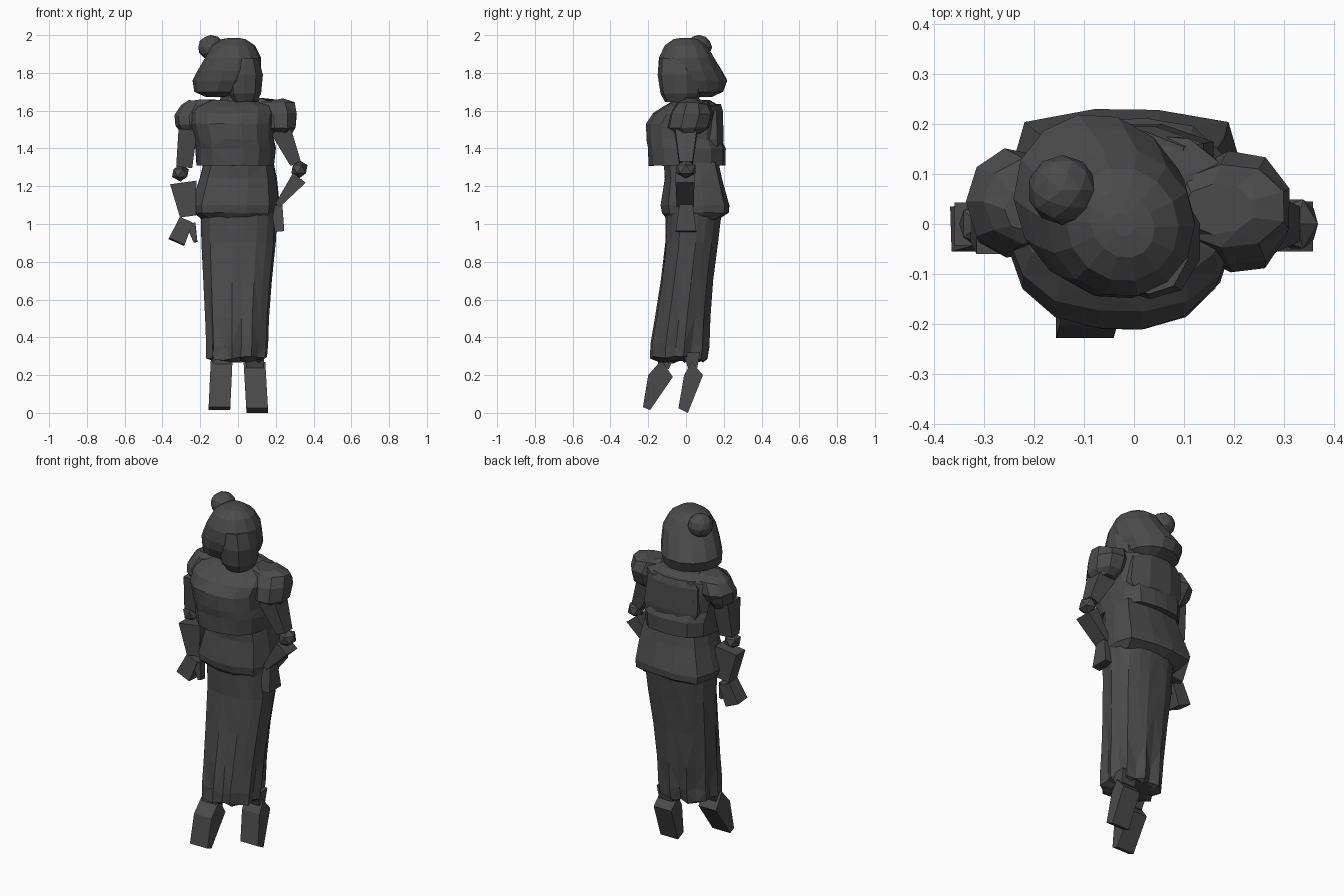
import bpy, bmesh, random
from math import sin, cos, pi, radians
from mathutils import Vector, Matrix

random.seed(4)
mat = bpy.data.materials.new("dark_grey")
mat.diffuse_color = (0.07, 0.07, 0.07, 1)


def finish(name, bm):
    bmesh.ops.recalc_face_normals(bm, faces=bm.faces)
    me = bpy.data.meshes.new(name)
    bm.to_mesh(me)
    bm.free()
    me.materials.append(mat)
    ob = bpy.data.objects.new(name, me)
    bpy.context.collection.objects.link(ob)
    return ob


def skin(bm, rings):
    n = len(rings[0])
    for a, b in zip(rings, rings[1:]):
        for i in range(n):
            j = (i + 1) % n
            bm.faces.new((a[i], a[j], b[j], b[i]))
    bm.faces.new(rings[0])
    bm.faces.new(rings[-1])


def loft(name, rows, n=12, p=2.5, back=None, turn=0, pivot=(0, 0), fold=None, rough=0):
    """Rows are (z, x min, x max, y min, y max); p and back set how boxy each half is."""
    bm = bmesh.new()
    rot = Matrix.Rotation(radians(turn), 3, 'Z')
    rings = []
    for k, (z, x0, x1, y0, y1) in enumerate(rows):
        ring = []
        for i in range(n):
            t = 2 * pi * (i + 0.5) / n
            c, s = cos(t), sin(t)
            q = back if back and s > 0 else p
            m = (abs(c) ** q + abs(s) ** q) ** (-1 / q) * (1 + random.uniform(-rough, rough))
            dz = random.uniform(-rough, rough) * 0.3
            if fold:
                m *= 1 - fold[k] * (i % 2) * random.uniform(0.6, 1.4)
                dz = fold[k] * random.uniform(-0.1, 0.1)
            v = rot @ Vector(((x0 + x1) / 2 + (x1 - x0) / 2 * c * m,
                              (y0 + y1) / 2 + (y1 - y0) / 2 * s * m, z + dz))
            ring.append(bm.verts.new(v + Vector((*pivot, 0))))
        rings.append(ring)
    skin(bm, rings)
    bmesh.ops.triangulate(bm, faces=[f for f in bm.faces if len(f.verts) == 4 and rough])
    return finish(name, bm)


def beam(name, a, b, sa, sb):
    """Tapered four-sided block from a to b, sizes are (width, depth)."""
    a, b = Vector(a), Vector(b)
    d = (b - a).normalized()
    side = Vector((0, 1, 0)).cross(d).normalized()
    deep = d.cross(side)
    bm = bmesh.new()
    rings = [[bm.verts.new(q + side * u * s[0] / 2 + deep * v * s[1] / 2)
              for u, v in ((-1, -1), (1, -1), (1, 1), (-1, 1))]
             for q, s in ((a, sa), (b, sb))]
    skin(bm, rings)
    return finish(name, bm)


def ball(name, c, s, sub=1):
    bm = bmesh.new()
    bmesh.ops.create_icosphere(bm, subdivisions=sub, radius=1)
    bmesh.ops.transform(bm, verts=bm.verts,
                        matrix=Matrix.Translation(c) @ Matrix.Diagonal((*s, 1)))
    return finish(name, bm)


def foot(name, x0, x1, lean, profile):
    """Side profile (y, z) extruded across x, leaning sideways toward the sole."""
    bm = bmesh.new()
    rings = [[bm.verts.new((x + lean * (1 - z / 0.26), y, z)) for y, z in profile]
             for x in (x0, x1)]
    skin(bm, rings)
    return finish(name, bm)


# Feet: the left one steps forward
foot("left_foot", -0.145, -0.03, -0.012, [(-0.13, 0.28), (-0.07, 0.19), (-0.19, 0.015), (-0.228, 0.03), (-0.20, 0.2)])
foot("right_foot", 0.03, 0.145, 0.015, [(0.03, 0.27), (0.09, 0.2), (0.01, 0.0), (-0.04, 0.025), (-0.01, 0.2)])
beam("left_ankle", (-0.085, -0.1, 0.32), (-0.085, -0.12, 0.24), (0.1, 0.09), (0.09, 0.06))
beam("right_ankle", (0.09, 0.03, 0.32), (0.09, 0.035, 0.24), (0.1, 0.09), (0.09, 0.05))

# Long skirt with folds growing toward the hem
loft("skirt", [
    (0.275, -0.12, 0.11, -0.14, 0.09), (0.29, -0.17, 0.155, -0.19, 0.115),
    (0.36, -0.17, 0.16, -0.19, 0.125), (0.5, -0.175, 0.165, -0.165, 0.13),
    (0.7, -0.185, 0.18, -0.135, 0.145), (0.9, -0.195, 0.2, -0.11, 0.17),
    (1.07, -0.2, 0.21, -0.11, 0.19)],
    n=20, p=2.5, fold=[0.15, 0.13, 0.12, 0.08, 0.05, 0.03, 0], rough=0.004)

# Waist and flared overskirt, squarer behind
loft("overskirt", [
    (1.025, -0.19, 0.19, -0.10, 0.17), (1.06, -0.24, 0.215, -0.13, 0.225),
    (1.1, -0.25, 0.22, -0.135, 0.228), (1.24, -0.205, 0.205, -0.115, 0.19),
    (1.33, -0.18, 0.19, -0.12, 0.17)], n=12, p=2.6, back=5, rough=0.012)

# Loose blouse with a full chest and sloping shoulders
loft("blouse", [
    (1.31, -0.22, 0.19, -0.20, 0.21), (1.4, -0.225, 0.2, -0.205, 0.212),
    (1.45, -0.23, 0.19, -0.212, 0.185), (1.53, -0.25, 0.19, -0.212, 0.185),
    (1.585, -0.25, 0.2, -0.175, 0.185), (1.625, -0.23, 0.19, -0.12, 0.18),
    (1.655, -0.15, 0.1, -0.06, 0.13)], n=16, p=2.4, back=3.2, rough=0.012)
loft("back_panel", [
    (1.41, -0.17, 0.15, 0.1, 0.195), (1.45, -0.19, 0.16, 0.08, 0.2),
    (1.6, -0.19, 0.14, 0.08, 0.195), (1.635, -0.16, 0.1, 0.08, 0.185)], n=8, p=4)

# Puffed sleeves joined to the shoulders
loft("right_sleeve", [
    (1.475, 0.17, 0.28, -0.05, 0.08), (1.51, 0.11, 0.31, -0.10, 0.125),
    (1.59, 0.10, 0.315, -0.085, 0.145), (1.64, 0.08, 0.305, -0.05, 0.12),
    (1.66, 0.10, 0.24, -0.02, 0.08)], n=9, p=2.2, rough=0.03)
loft("left_sleeve", [
    (1.475, -0.29, -0.2, -0.04, 0.08), (1.52, -0.33, -0.15, -0.07, 0.13),
    (1.57, -0.335, -0.15, -0.06, 0.15), (1.63, -0.30, -0.11, -0.04, 0.13),
    (1.66, -0.26, -0.11, -0.02, 0.08)], n=9, p=2.2, rough=0.03)

# Right arm, hand resting on the hip
beam("right_upper_arm", (0.225, 0.0, 1.5), (0.305, 0, 1.32), (0.11, 0.12), (0.06, 0.07))
ball("right_elbow", (0.325, 0, 1.29), (0.048, 0.058, 0.048), 1)
beam("right_forearm", (0.325, -0.005, 1.245), (0.21, -0.005, 1.1), (0.085, 0.1), (0.03, 0.09))
beam("right_hand", (0.205, 0, 1.1), (0.22, 0, 0.96), (0.06, 0.07), (0.05, 0.11))

# Left arm hanging down
beam("left_upper_arm", (-0.265, 0, 1.5), (-0.285, 0, 1.3), (0.1, 0.12), (0.085, 0.07))
ball("left_elbow", (-0.305, 0, 1.27), (0.05, 0.05, 0.045), 1)
beam("left_forearm", (-0.29, 0, 1.22), (-0.265, 0, 1.04), (0.14, 0.085), (0.085, 0.08))
beam("left_hand", (-0.275, 0, 1.02), (-0.325, -0.01, 0.905), (0.075, 0.08), (0.09, 0.09))
beam("left_thumb", (-0.25, -0.01, 1.0), (-0.225, -0.02, 0.905), (0.05, 0.05), (0.02, 0.04))

# Neck, face and hair, head turned toward the right
loft("neck", [(1.6, -0.11, 0.06, -0.08, 0.08), (1.72, -0.09, 0.05, -0.07, 0.07)], n=8, p=2)
loft("face", [
    (1.645, -0.03, 0.10, -0.11, 0.06), (1.69, -0.06, 0.125, -0.135, 0.08),
    (1.79, -0.07, 0.135, -0.15, 0.08), (1.88, -0.05, 0.11, -0.14, 0.06)], n=10, p=2.3)
loft("hair", [
    (1.672, -0.12, 0.10, -0.02, 0.15), (1.70, -0.17, 0.145, -0.08, 0.225),
    (1.76, -0.175, 0.16, -0.125, 0.25), (1.81, -0.165, 0.155, -0.14, 0.215),
    (1.88, -0.145, 0.145, -0.14, 0.16), (1.945, -0.11, 0.11, -0.11, 0.12),
    (1.978, -0.06, 0.06, -0.065, 0.075), (1.986, -0.02, 0.02, -0.02, 0.03)],
    n=14, p=2.05, turn=38, pivot=(-0.02, -0.005))
ball("hair_bun", (-0.143, 0.068, 1.935), (0.07, 0.07, 0.066), 2)
